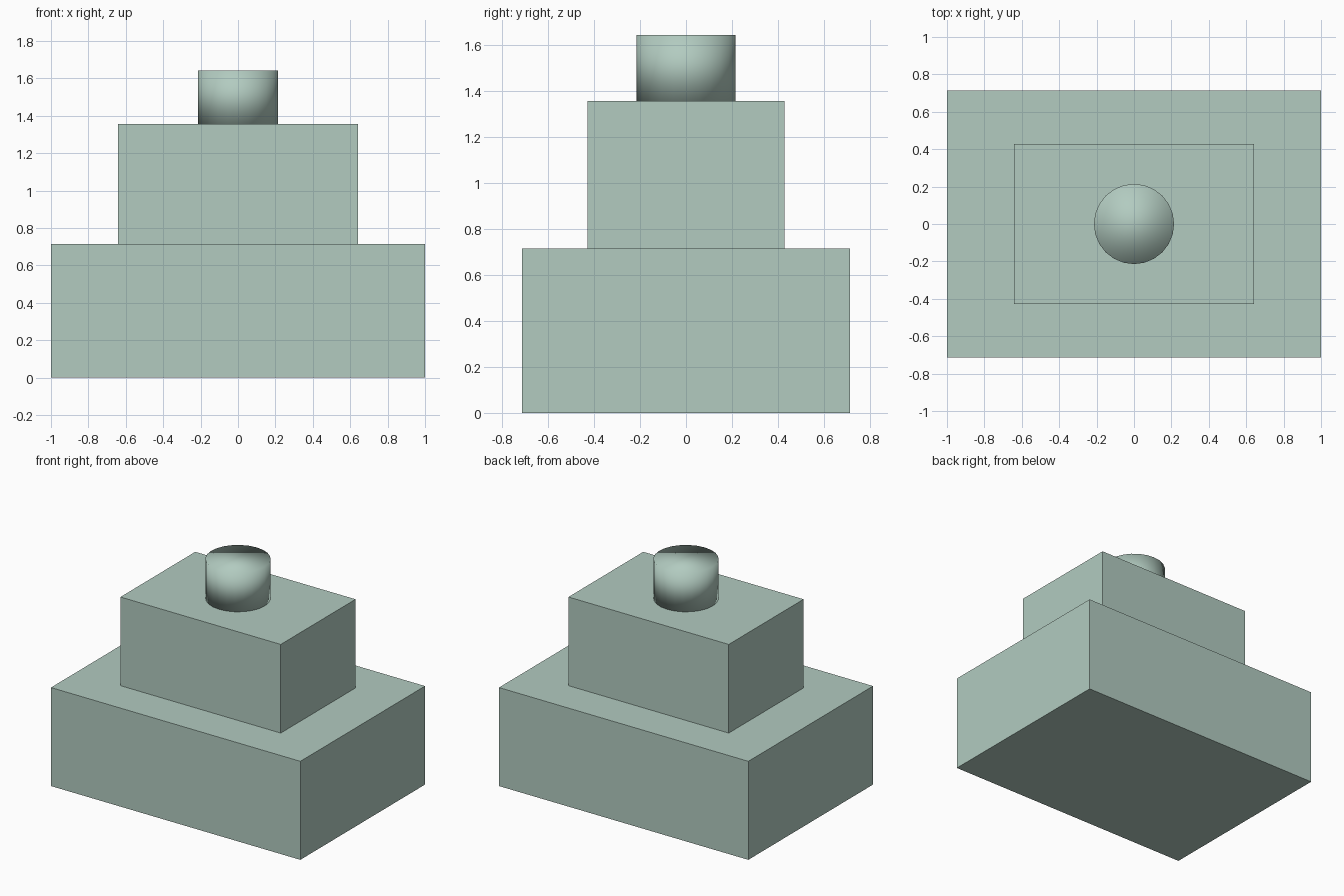
import bpy

if "Cube" in bpy.data.objects:
    bpy.data.objects.remove(bpy.data.objects["Cube"])

U = 1 / 14  # base module: the base is 28 modules wide

sage = bpy.data.materials.new("pale_sage")
sage.diffuse_color = (0.445, 0.597, 0.527, 1)
sage.use_nodes = True
sage.node_tree.nodes["Principled BSDF"].inputs["Base Color"].default_value = sage.diffuse_color


def finish(name):
    obj = bpy.context.object
    obj.name = name
    obj.data.materials.append(sage)
    return obj


def block(name, width, depth, height, bottom):
    """Box resting on the given level, all in modules."""
    bpy.ops.mesh.primitive_cube_add(size=1, location=(0, 0, (bottom + height / 2) * U))
    obj = finish(name)
    obj.scale = (width * U, depth * U, height * U)
    bpy.ops.object.transform_apply(location=False, rotation=False, scale=True)
    return obj


# Two stacked blocks
block("base_block", 28, 20, 10, 0)
block("upper_block", 18, 12, 9, 10)

# Round stud on top, smooth all over including its caps
bpy.ops.mesh.primitive_cylinder_add(vertices=24, radius=3 * U, depth=4 * U,
                                    location=(0, 0, 21 * U))
finish("top_stud")
bpy.ops.object.shade_smooth()
